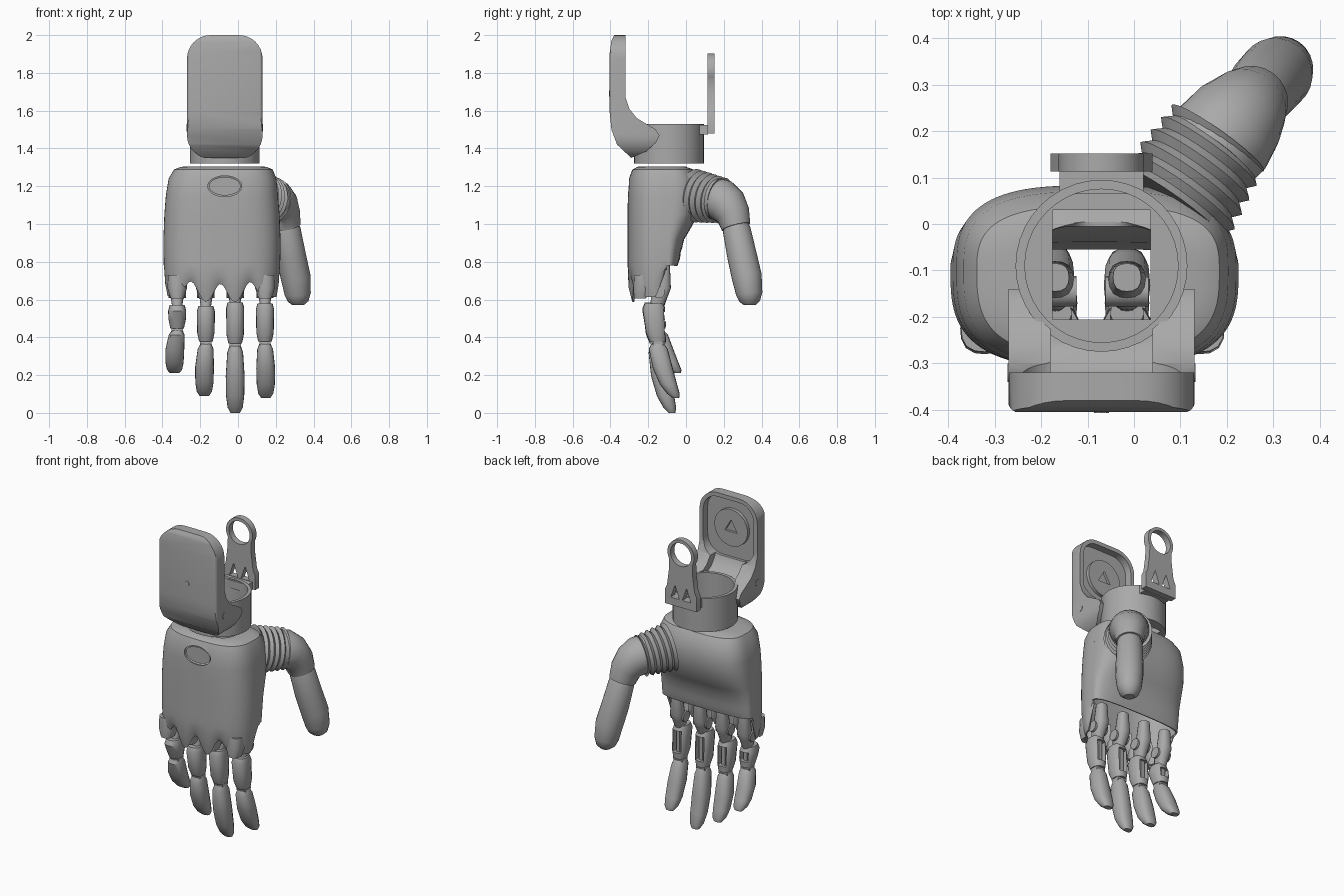
import bpy, bmesh, math
from mathutils import Vector

if "Cube" in bpy.data.objects:
    bpy.data.objects.remove(bpy.data.objects["Cube"])

grey = bpy.data.materials.new("mid_grey")
grey.use_nodes = True
grey.diffuse_color = (0.4, 0.4, 0.4, 1)
grey.node_tree.nodes["Principled BSDF"].inputs["Base Color"].default_value = (0.4, 0.4, 0.4, 1)
parts = []


def finish(name, bm):
    bmesh.ops.recalc_face_normals(bm, faces=bm.faces)
    mesh = bpy.data.meshes.new(name)
    bm.to_mesh(mesh)
    bm.free()
    mesh.materials.append(grey)
    ob = bpy.data.objects.new(name, mesh)
    bpy.context.collection.objects.link(ob)
    parts.append(ob)
    return ob


def skin(name, rings, closed=True, caps=True):
    """Bridge successive rings of points with quads."""
    bm = bmesh.new()
    rows = [[bm.verts.new(p) for p in ring] for ring in rings]
    n = len(rows[0])
    for a, b in zip(rows, rows[1:]):
        for i in range(n if closed else n - 1):
            j = (i + 1) % n
            bm.faces.new((a[i], a[j], b[j], b[i]))
    if caps:
        bm.faces.new(rows[0])
        bm.faces.new(rows[-1])
    return finish(name, bm)


def prism(name, outline, axis, lo, hi):
    """Extrude a 2D outline along the x, y or z axis."""
    place = {"x": lambda u, v, d: (d, u, v),
             "y": lambda u, v, d: (u, d, v),
             "z": lambda u, v, d: (u, v, d)}[axis]
    return skin(name, [[place(u, v, d) for u, v in outline] for d in (lo, hi)])


def oval(cu, cv, ru, rv=None, n=40, power=2, turn=0.0):
    pts = []
    for i in range(n):
        a = turn + math.tau * i / n
        c, s = math.cos(a), math.sin(a)
        r = (abs(c) ** power + abs(s) ** power) ** (-1 / power)
        pts.append((cu + ru * r * c, cv + (rv or ru) * r * s))
    return pts


def rect(u0, u1, v0, v1, radius=0.0):
    if not radius:
        return [(u0, v0), (u1, v0), (u1, v1), (u0, v1)]
    pts = []
    corners = [(u1, v1), (u0, v1), (u0, v0), (u1, v0)]
    for k, (u, v) in enumerate(corners):
        cu = u - math.copysign(radius, u - (u0 + u1) / 2)
        cv = v - math.copysign(radius, v - (v0 + v1) / 2)
        for i in range(9):
            a = math.pi / 2 * (k + i / 8)
            pts.append((cu + radius * math.cos(a), cv + radius * math.sin(a)))
    return pts


def bake(ob):
    dg = bpy.context.evaluated_depsgraph_get()
    mesh = bpy.data.meshes.new_from_object(ob.evaluated_get(dg))
    ob.modifiers.clear()
    ob.data = mesh


def combine(ob, tool, operation="DIFFERENCE"):
    mod = ob.modifiers.new("cut", "BOOLEAN")
    mod.operation, mod.object, mod.solver = operation, tool, "EXACT"
    bake(ob)
    parts.remove(tool)
    bpy.data.objects.remove(tool)


CX, CY = -0.07, -0.09   # wrist axis

# Wrist cuff: a cup with a square opening in its floor
cuff = prism("wrist_cuff", oval(CX, CY, 0.185), "z", 1.32, 1.53)
combine(cuff, prism("bore", oval(CX, CY, 0.165), "z", 1.37, 1.6))
combine(cuff, prism("opening", rect(-0.175, 0.035, -0.205, 0.03), "z", 1.2, 1.6))

# Front guard: side profile trimmed to a rounded outline, hollowed behind
side = [(-0.32, 2.0), (-0.38, 2.0), (-0.395, 1.97), (-0.405, 1.9), (-0.405, 1.6),
        (-0.395, 1.5), (-0.365, 1.42), (-0.29, 1.35), (-0.21, 1.385), (-0.16, 1.43),
        (-0.14, 1.47), (-0.16, 1.5), (-0.21, 1.53), (-0.26, 1.56), (-0.3, 1.61), (-0.32, 1.67)]
guard = prism("front_guard", side, "x", -0.27, 0.13)
combine(guard, prism("trim", rect(-0.27, 0.13, 1.345, 2.0, 0.125), "y", -0.6, 0.1), "INTERSECT")
combine(guard, prism("edge_round", rect(-0.271, 0.131, -0.406, 0.2, 0.025), "z", 1.2, 2.1), "INTERSECT")
combine(guard, prism("clearance", oval(CX, CY, 0.175), "z", 1.2, 2.1))
combine(guard, prism("recess", rect(-0.245, 0.105, 1.6, 1.975, 0.1), "y", -0.365, -0.1))
chute = [(-0.365, 1.8), (-0.365, 1.66), (-0.345, 1.59), (-0.31, 1.54), (-0.26, 1.51), (0, 1.5), (0, 1.8)]
combine(guard, prism("chute", chute, "x", -0.18, 0.04))
disc = prism("guard_inner_disc", oval(CX, 1.79, 0.115), "y", -0.37, -0.345)
combine(disc, prism("notch", oval(CX, 1.79, 0.05, n=3, turn=math.pi / 2), "y", -0.36, -0.3))
prism("guard_front_screw", oval(CX, 1.69, 0.016, n=8), "y", -0.407, -0.39)
for name, x in (("right", -0.272), ("left", 0.128)):
    prism("guard_screw_" + name, oval(-0.32, 1.51, 0.02, n=12), "x", x, x + 0.004)

# Rear bracket: eyelet on a slightly flared plate, with a foot joining the cuff
outline = [(CX + 0.092 * math.cos(a), 1.81 + 0.092 * math.sin(a))
           for a in (math.radians(-30 + 10 * i) for i in range(25))]
outline += [(-0.152, 1.7), (-0.165, 1.6), (-0.18, 1.57), (-0.18, 1.48),
            (0.04, 1.48), (0.04, 1.57), (0.025, 1.6), (0.012, 1.7)]
bracket = prism("rear_bracket", outline, "y", 0.113, 0.152)
combine(bracket, prism("eye", oval(CX, 1.81, 0.072), "y", 0, 0.3))
for dx in (-0.04, 0.04):
    combine(bracket, prism("window", oval(CX + dx, 1.555, 0.034, 0.055, n=3, turn=math.pi / 2), "y", 0, 0.3))
prism("bracket_foot", rect(-0.16, 0.02, 0.065, 0.116), "z", 1.475, 1.525)

# Hand body rows: z, left x, right x, front y, back y
body = [(1.3, -0.22, 0.08, -0.23, 0.0),
        (1.298, -0.30, 0.15, -0.255, 0.0), (1.285, -0.335, 0.18, -0.28, 0.035),
        (1.24, -0.362, 0.198, -0.297, 0.065), (1.15, -0.377, 0.207, -0.303, 0.078),
        (1.05, -0.385, 0.215, -0.304, 0.06), (0.97, -0.388, 0.218, -0.304, 0.015),
        (0.92, -0.39, 0.22, -0.304, -0.015), (0.88, -0.39, 0.22, -0.304, -0.024),
        (0.85, -0.39, 0.22, -0.304, -0.034), (0.82, -0.389, 0.219, -0.304, -0.036),
        (0.78, -0.388, 0.218, -0.304, -0.05)]
SEAM = -0.1


def half_ring(row, sign, steps=64):
    z, x0, x1, front, back = row
    depth = abs((back if sign > 0 else front) - SEAM)
    ring = []
    for i in range(steps + 1):
        a = math.pi * i / steps
        c, s = math.cos(a), math.sin(a)
        r = (abs(c) ** 3 + s ** 3) ** (-1 / 3)
        ring.append((((x0 + x1) + (x1 - x0) * r * c) / 2, SEAM + sign * depth * r * s, z))
    return ring


def knuckle_edge(x, y):
    """Scalloped lower edge, one lobe per finger, rising towards the seam."""
    lobe = max(-0.335, min(0.15, x))
    z = 0.635 - 0.05 * math.cos(math.tau * (lobe + 0.015) / 0.155) + 0.03 * ((lobe + 0.08) / 0.25) ** 2
    rise = max(0, min(1, (y + 0.16) / 0.05))
    return z + (0.76 - z) * rise


def shell(name, rings):
    ob = skin(name, rings, closed=False, caps=False)
    mod = ob.modifiers.new("wall", "SOLIDIFY")
    mod.thickness, mod.offset = 0.01, 0
    bake(ob)
    return ob


shell("palm", [half_ring(r, 1) for r in body])
cover_rings = [half_ring(r, -1) for r in body]
for blend, inset, front in ((0.6, 0.004, -0.3), (1, 0.014, -0.28)):
    rim = half_ring((0.78, -0.387 + inset, 0.217 - inset, front, 0), -1)
    cover_rings.append([(x, y, z + (knuckle_edge(x, y) - z) * blend) for x, y, z in rim])
cover = shell("hand_back_cover", cover_rings)
combine(cover, prism("button_hole", oval(CX, 1.2, 0.09, 0.055), "y", -0.4, -0.2))
prism("cover_button", oval(CX, 1.2, 0.084, 0.049), "y", -0.296, -0.27)


# Thumb: swept sections, with the bellows joining it to the palm
def sweep(name, pts, radii, sides=24):
    pts = [Vector(p) for p in pts]
    across = Vector((0.81, -0.58, 0))
    rings = []
    for i, (p, r) in enumerate(zip(pts, radii)):
        along = (pts[min(i + 1, len(pts) - 1)] - pts[max(i - 1, 0)]).normalized()
        up = across.cross(along).normalized()
        rings.append([p + across * u + up * v for u, v in oval(0, 0, r, n=sides)])
    return skin(name, rings)


start, end = Vector((0.085, 0.04, 1.15)), Vector((0.18, 0.185, 1.125))
sweep("thumb_bellows", [start.lerp(end, i / 10) for i in range(11)],
      [0.143 - 0.002 * i - (0.018 if i % 2 else 0) for i in range(11)])
sweep("thumb_base", [(0.165, 0.155, 1.135), (0.19, 0.185, 1.125), (0.218, 0.222, 1.095),
                     (0.241, 0.25, 1.05), (0.255, 0.265, 0.985)],
      [0.11, 0.114, 0.106, 0.09, 0.078])
sweep("thumb_tip", [(0.255, 0.264, 0.995), (0.258, 0.268, 0.97), (0.282, 0.297, 0.83),
                    (0.305, 0.322, 0.72), (0.316, 0.335, 0.63), (0.318, 0.337, 0.59),
                    (0.318, 0.337, 0.57)],
      [0.066, 0.074, 0.079, 0.08, 0.07, 0.055, 0.03])


# Fingers: hood, knuckle link, joint pins, a channelled segment and a tapered tip each
def segment(name, rows):
    return skin(name, [[(x, y, z) for x, y in oval(cx, cy, hx, hy, n=16, power=2.6)]
                       for z, cx, cy, hx, hy in rows])


fingers = [("little", -0.322, -0.336, 0.57, 0.435, 0.21, 0.03), ("ring", -0.17, -0.178, 0.565, 0.365, 0.09, 0.01),
           ("middle", -0.015, -0.015, 0.585, 0.355, 0.0, 0.0), ("index", 0.143, 0.147, 0.58, 0.365, 0.08, 0.02)]
for name, x, xt, top, mid, tip, curl in fingers:
    hood = segment(name + "_knuckle_hood", [(0.73, x, -0.225, 0.05, 0.05), (0.66, x, -0.225, 0.052, 0.055),
                                            (0.605, x, -0.23, 0.035, 0.045)])
    combine(hood, prism("hollow", oval(x, -0.2, 0.036, 0.05, n=16), "z", 0.5, 0.8))
    segment(name + "_knuckle_link", [(0.78, x, -0.115, 0.03, 0.03), (0.66, x, -0.12, 0.04, 0.04),
                                     (0.62, x, -0.14, 0.035, 0.045), (top - 0.04, x, -0.16, 0.022, 0.03)])
    prism(name + "_knuckle_pin", oval(-0.145, 0.64, 0.033, n=16), "x", x - 0.046, x + 0.046)
    shaft = segment(name + "_proximal", [
        (top, x, -0.17, 0.04, 0.048), (top - 0.03, x, -0.17, 0.048, 0.06),
        (mid + 0.06, x, -0.158, 0.046, 0.054), (mid + 0.012, x, -0.15, 0.036, 0.042)])
    combine(shaft, prism("channel", rect(x - 0.028, x + 0.028, -0.165, 0), "z", mid + 0.05, top - 0.03))
    prism(name + "_tendon_rod", rect(x - 0.012, x + 0.012, -0.155, -0.125), "z", mid, top)
    prism(name + "_middle_pin", oval(-0.148, mid + 0.005, 0.028, n=16), "x", x - 0.03, x + 0.03)
    rows = []
    for t, y, hx, hy in ((0, -0.15, 0.03, 0.035), (0.1, -0.148, 0.042, 0.05), (0.45, -0.132, 0.05, 0.053),
                         (0.75, -0.108, 0.048, 0.046), (0.92, -0.086, 0.04, 0.034), (1, -0.074, 0.025, 0.018)):
        rows.append((mid - (mid - tip) * t, x + (xt - x) * min(1, 2 * t), y + curl * t, hx, hy))
    segment(name + "_fingertip", rows)

# Smooth shading with sharp edges kept
bpy.ops.object.select_all(action="DESELECT")
for ob in parts:
    ob.select_set(True)
bpy.context.view_layer.objects.active = parts[0]
bpy.ops.object.shade_smooth_by_angle(angle=math.radians(35))
